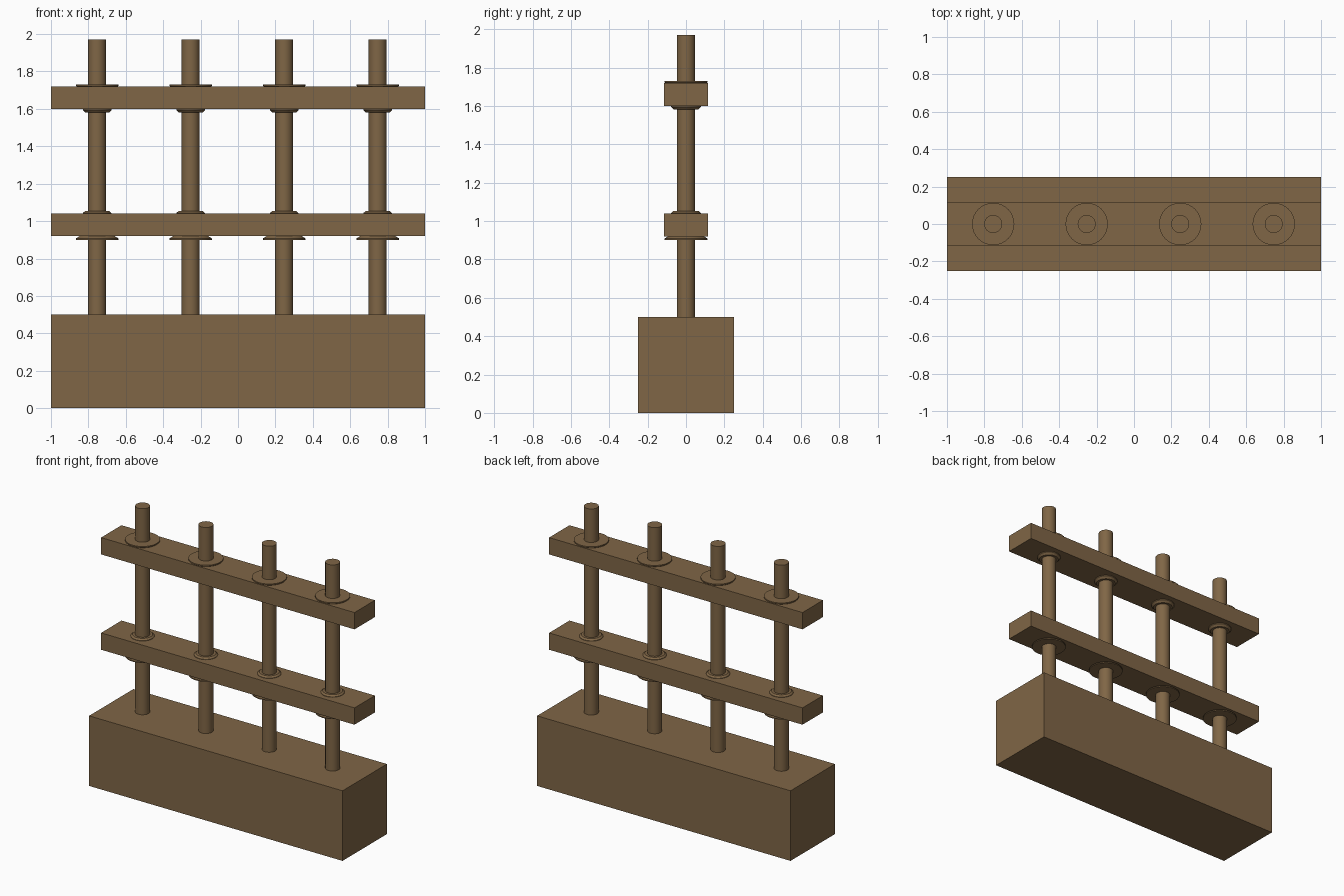
import bpy, bmesh, math

if "Cube" in bpy.data.objects:
    bpy.data.objects.remove(bpy.data.objects["Cube"])

brown = bpy.data.materials.new("wood_brown")
brown.diffuse_color = (0.215, 0.133, 0.061, 1)
brown.use_nodes = True
brown.node_tree.nodes["Principled BSDF"].inputs["Base Color"].default_value = brown.diffuse_color


def finish(bm, name):
    bmesh.ops.recalc_face_normals(bm, faces=bm.faces)
    mesh = bpy.data.meshes.new(name)
    bm.to_mesh(mesh)
    bm.free()
    mesh.materials.append(brown)
    obj = bpy.data.objects.new(name, mesh)
    bpy.context.collection.objects.link(obj)
    return obj


def box(name, x0, x1, half_y, z0, z1):
    bm = bmesh.new()
    bmesh.ops.create_cube(bm, size=1)
    for v in bm.verts:
        v.co.x = x1 if v.co.x > 0 else x0
        v.co.y = half_y if v.co.y > 0 else -half_y
        v.co.z = z1 if v.co.z > 0 else z0
    return finish(bm, name)


def turned(name, x, profile, sides=32):
    """Closed solid of revolution from (radius, z) pairs."""
    bm = bmesh.new()
    rings = [[bm.verts.new((x + r * math.cos(2 * math.pi * i / sides),
                            r * math.sin(2 * math.pi * i / sides), z))
              for i in range(sides)] for r, z in profile]
    for a, b in zip(rings, rings[1:]):
        for i in range(sides):
            j = (i + 1) % sides
            bm.faces.new((a[i], a[j], b[j], b[i]))
    bm.faces.new(rings[0])
    bm.faces.new(rings[-1])
    obj = finish(bm, name)
    bpy.ops.object.select_all(action='DESELECT')
    obj.select_set(True)
    bpy.context.view_layer.objects.active = obj
    bpy.ops.object.shade_smooth_by_angle(angle=math.radians(25))
    return obj


# Solid base block
box("base_block", -1, 1, 0.25, 0, 0.5)

# Each rail is made of four butted segments
for label, z0, z1 in (("lower", 0.92, 1.04), ("upper", 1.60, 1.72)):
    for i in range(4):
        box(f"{label}_rail_{i + 1}", -1 + i * 0.5, -0.5 + i * 0.5, 0.115, z0, z1)

# Posts with flanges; the upper pair mirrors the lower pair
for i in range(4):
    x = -0.753 + i * 0.5
    n = i + 1
    turned(f"post_{n}", x, [(0.048, 0.5), (0.048, 1.97)])
    turned(f"lower_wide_flange_{n}", x, [(0.113, 0.90), (0.113, 0.908), (0.085, 0.925)])
    turned(f"lower_collar_{n}", x, [(0.077, 1.035), (0.077, 1.043), (0.065, 1.053)])
    turned(f"upper_wide_flange_{n}", x, [(0.105, 1.715), (0.113, 1.723), (0.113, 1.731)])
    turned(f"upper_collar_{n}", x, [(0.064, 1.58), (0.077, 1.594), (0.077, 1.605)])
